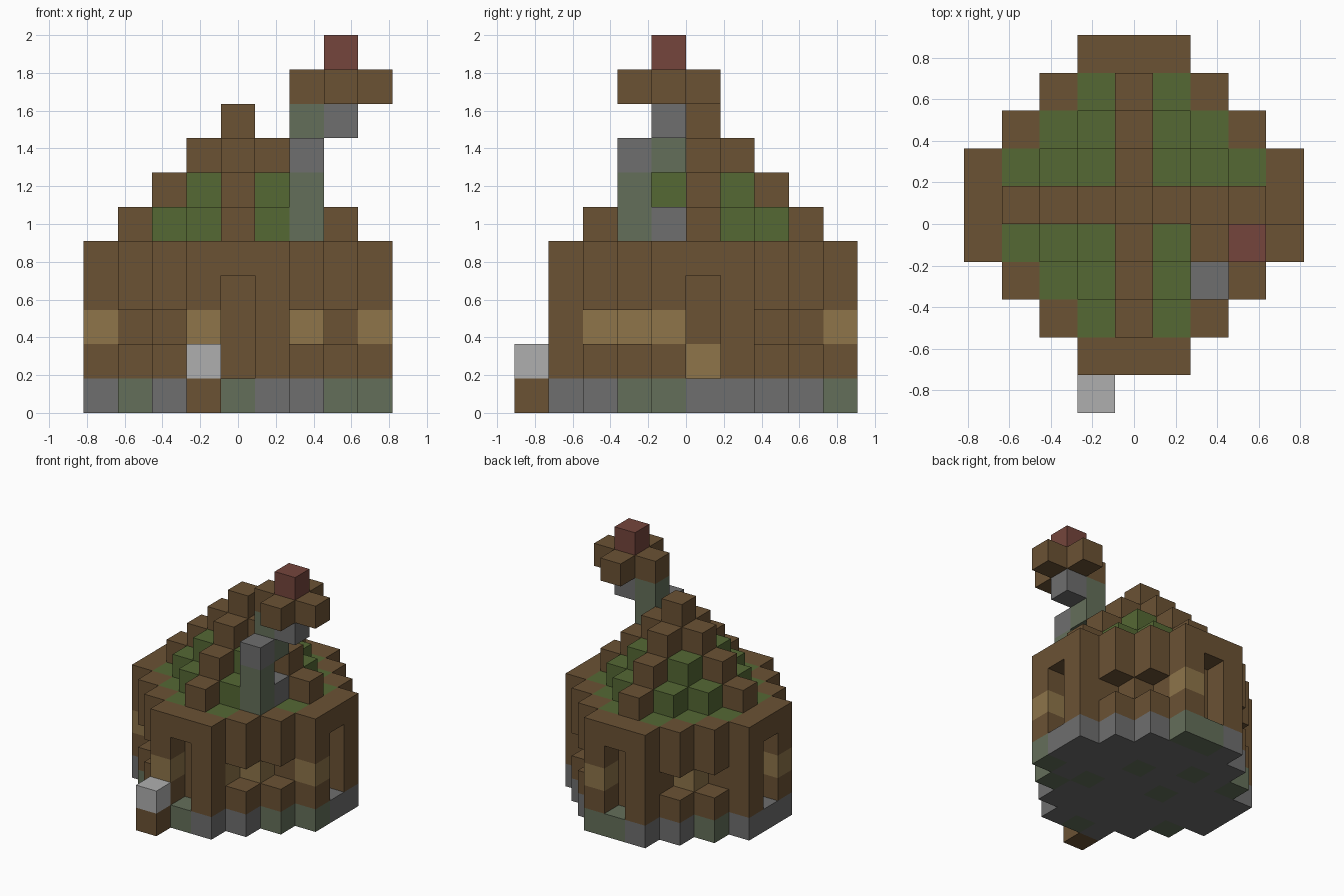
import bpy, bmesh
from mathutils import Vector

if "Cube" in bpy.data.objects:
    bpy.data.objects.remove(bpy.data.objects["Cube"], do_unlink=True)

U = 2 / 11  # block size


def linear(c):
    c /= 255
    return c / 12.92 if c <= 0.04045 else ((c + 0.055) / 1.055) ** 2.4


def material(name, *rgb):
    m = bpy.data.materials.new(name)
    col = [linear(c) for c in rgb] + [1]
    m.use_nodes = True
    m.diffuse_color = col
    m.node_tree.nodes["Principled BSDF"].inputs["Base Color"].default_value = col
    return m


MATS = {
    "bark": material("bark brown", 107, 82, 52),
    "plank": material("plank tan", 142, 117, 74),
    "stone": material("stone grey", 110, 110, 110),
    "moss": material("mossy stone", 100, 111, 90),
    "leaf": material("leaf green", 85, 104, 52),
    "red": material("brick red", 117, 69, 60),
    "pale": material("pale grey", 175, 175, 175),
}
SIDES = [Vector(d) for d in ((1, 0, 0), (-1, 0, 0), (0, 1, 0), (0, -1, 0), (0, 0, 1), (0, 0, -1))]


def build(name, cells):
    """Make one object from the outer faces of a set of blocks."""
    bm = bmesh.new()
    keys = sorted(set(cells.values()))
    for cell, key in cells.items():
        mid = Vector(cell)
        for n in SIDES:
            if tuple(int(v) for v in mid + n) in cells:
                continue
            a = Vector((n.y, n.z, n.x))
            b = n.cross(a)
            ring = [mid + (n + a * s + b * t) / 2 for s, t in ((-1, -1), (1, -1), (1, 1), (-1, 1))]
            f = bm.faces.new([bm.verts.new(Vector((p.x, p.y + 0.5, p.z + 0.5)) * U) for p in ring])
            f.material_index = keys.index(key)
    bmesh.ops.remove_doubles(bm, verts=bm.verts, dist=0.001)
    mesh = bpy.data.meshes.new(name)
    bm.to_mesh(mesh)
    bm.free()
    for k in keys:
        mesh.materials.append(MATS[k])
    ob = bpy.data.objects.new(name, mesh)
    bpy.context.collection.objects.link(ob)


# Footprint: a square with stepped, cut-off corners
R = range(-4, 5)
plan = [(x, y) for x in R for y in R if abs(x) + abs(y) <= 5]


def on_rim(x, y):
    return abs(x) + abs(y) == 5 or max(abs(x), abs(y)) == 4


# Stone foundation with mossy blocks
mossy = {(-3, -2), (0, -4), (3, -2), (4, -1), (1, 4), (0, 4), (-3, 2),
         (2, -1), (1, 1), (-1, 0), (-1, 2)}
build("foundation", {(x, y, 0): "moss" if (x, y) in mossy else "stone" for x, y in plan})

# Walls: doorways in the four sides, window recesses at the cut corners
tan = {(-1, -4), (4, -1), (1, 4), (-4, -1), (1, -3), (2, -2), (-2, 2)}
walls = {}
for z in range(1, 5):
    for x, y in plan:
        doorway = z < 4 and max(abs(x), abs(y)) == 4 and x * y == 0
        window = z == 2 and max(abs(x), abs(y)) == 3 and min(abs(x), abs(y)) == 2
        if doorway or window:
            continue
        if z == 4 and not on_rim(x, y) and x * y:
            walls[x, y, z] = "leaf"
        else:
            walls[x, y, z] = "plank" if z == 2 and (x, y) in tan else "bark"
walls[3, 0, 1] = "plank"
build("walls", walls)

# Stepped roof with crossing ridges
roof = {}
for z in range(5, 9):
    for x, y in plan:
        if abs(x) + abs(y) <= 8 - z:
            roof[x, y, z] = "leaf" if x * y else "bark"
roof[2, -1, 5] = "stone"
build("roof", roof)

# Crooked chimney
build("chimney", {(2, -2, 5): "moss", (2, -2, 6): "moss", (2, -2, 7): "stone",
                  (2, -1, 7): "moss", (2, -1, 8): "moss", (3, -1, 8): "stone"})

# Chimney cap
cap = {(3 + int(d.x), -1 + int(d.y), 9): "bark" for d in SIDES}
build("chimney_cap", cap)
build("chimney_top", {(3, -1, 10): "red"})

# Post beside the front door
build("door_post", {(-1, -5, 0): "bark", (-1, -5, 1): "pale"})
